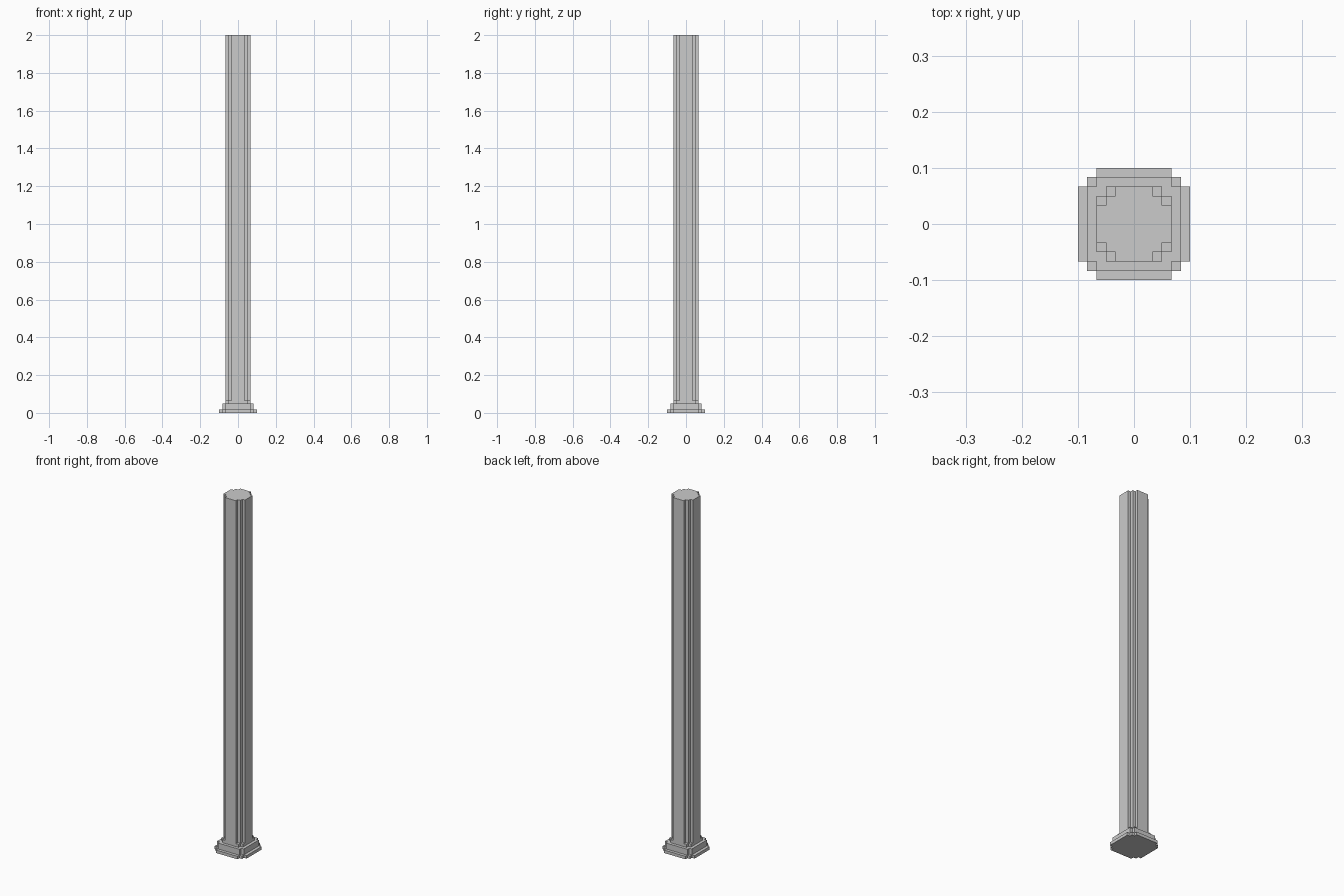
import bpy, bmesh
from mathutils import Vector

if "Cube" in bpy.data.objects:
    bpy.data.objects.remove(bpy.data.objects["Cube"])

U = 1 / 60  # grid unit of the stepped profile


def outline(a, b, c):
    """Square of half-width a with stepped corners (b = c gives a single step)."""
    corner = [(a, c), (b, c), (b, b), (c, b), (c, a)]
    pts = []
    for _ in range(4):
        pts += corner
        corner = [(-y, x) for x, y in corner]
    return pts


def loft(name, rings):
    """Skin consecutive rings, skipping collapsed faces, and cap both ends."""
    bm = bmesh.new()
    cache = {}

    def vert(x, y, z):
        key = (round(x, 3), round(y, 3), round(z, 3))
        if key not in cache:
            cache[key] = bm.verts.new((x * U, y * U, z * U))
        return cache[key]

    def face(verts):
        unique = list(dict.fromkeys(verts))
        if len(unique) < 3:
            return
        o = unique[0].co
        area = sum(((p.co - o).cross(q.co - o)
                    for p, q in zip(unique[1:], unique[2:])), Vector())
        if area.length > 1e-8:
            bm.faces.new(unique)

    loops = [[vert(x, y, z) for x, y in outline(*steps)] for steps, z in rings]
    for lo, hi in zip(loops, loops[1:]):
        for i in range(len(lo)):
            j = (i + 1) % len(lo)
            face([lo[i], lo[j], hi[j], hi[i]])
    face(loops[0][::-1])
    face(loops[-1])
    bmesh.ops.recalc_face_normals(bm, faces=bm.faces)
    mesh = bpy.data.meshes.new(name)
    bm.to_mesh(mesh)
    bm.free()
    obj = bpy.data.objects.new(name, mesh)
    bpy.context.collection.objects.link(obj)
    return obj


# Layers from the ground up: corner steps, bottom and top height
layers = [
    ((6, 5, 4), 0, 1),     # foot plate
    ((5, 4, 4), 1, 3),     # plinth
    ((4, 3, 3), 3, 4),     # collar
    ((4, 3, 2), 4, 120),   # shaft
]
loft("pillar", [(s, z) for s, z0, z1 in layers for z in (z0, z1)])
